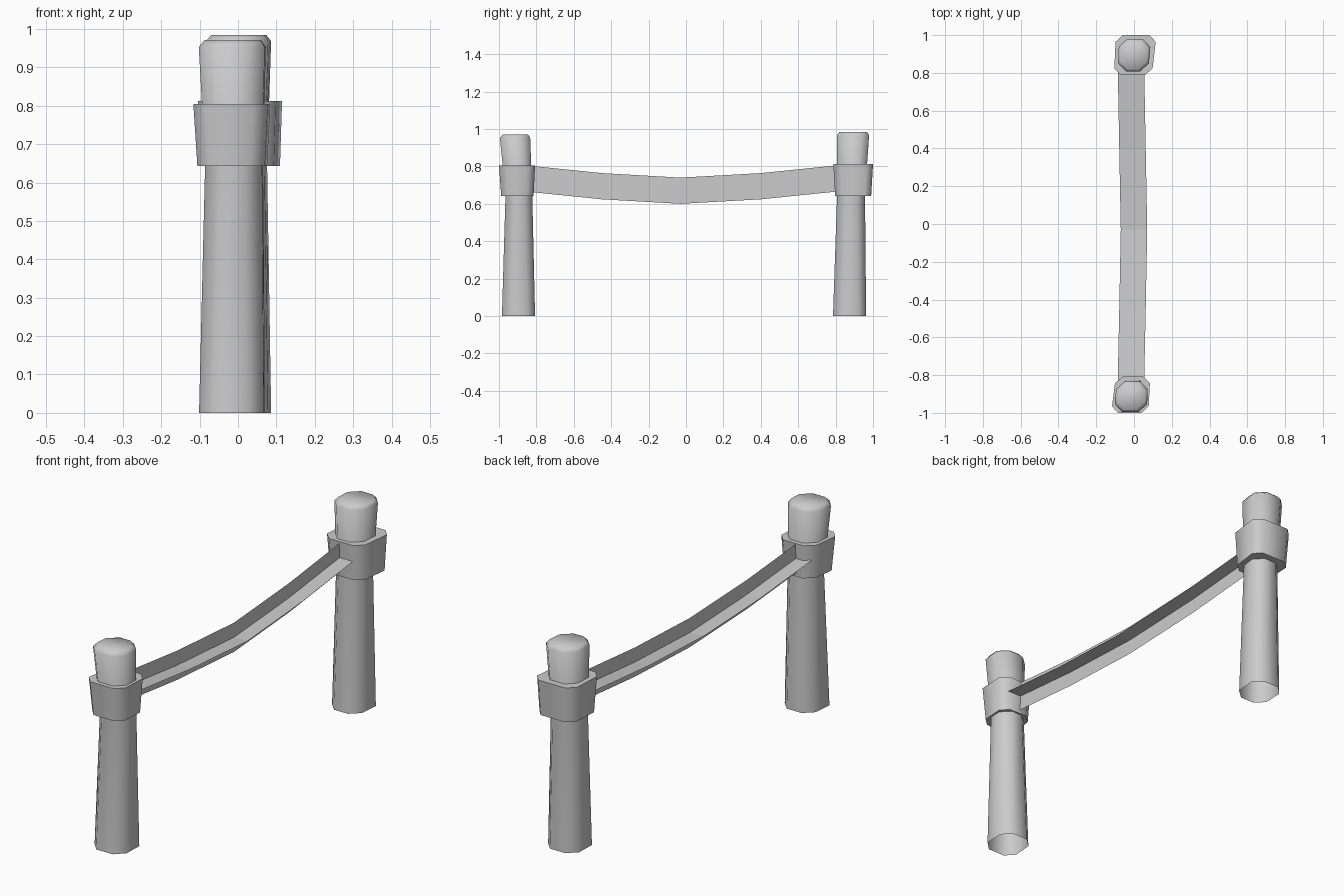
import bpy, bmesh, math
from mathutils import Vector

if "Cube" in bpy.data.objects:
    bpy.data.objects.remove(bpy.data.objects["Cube"])


def finish(name, bm, smooth=True):
    bmesh.ops.recalc_face_normals(bm, faces=bm.faces)
    mesh = bpy.data.meshes.new(name)
    bm.to_mesh(mesh)
    bm.free()
    ob = bpy.data.objects.new(name, mesh)
    bpy.context.collection.objects.link(ob)
    if smooth:
        bpy.ops.object.select_all(action='DESELECT')
        ob.select_set(True)
        bpy.context.view_layer.objects.active = ob
        bpy.ops.object.shade_smooth_by_angle(angle=math.radians(50))
    return ob


def octagon(z, x0, x1, y0, y1, skew, cut):
    """Skewed rectangle with cut corners; the outer corner at (x0, y0) flares."""
    corners = [Vector(c) for c in ((x0, y0, z), (x1 - skew * 0.4, y0, z),
                                   (x1, y1, z), (x0 + skew, y1, z))]
    pts = []
    for i, c in enumerate(corners):
        for n in (corners[i - 1], corners[(i + 1) % 4]):
            pts.append(c + (n - c).normalized() * cut)
    return pts


def loft(name, sections, side, skew, cut, cap_bottom):
    bm = bmesh.new()
    rings = []
    for s in sections:
        pts = octagon(*s, skew, cut)
        rings.append([bm.verts.new((p.x * side, p.y * side, p.z)) for p in pts])
    for a, b in zip(rings, rings[1:]):
        for i in range(8):
            j = (i + 1) % 8
            bm.faces.new((a[i], a[j], b[j], b[i]))
    bm.faces.new(rings[-1])
    if cap_bottom:
        bm.faces.new(rings[0][::-1])
    return finish(name, bm)


# Posts, open underneath: z, x range, y range (back post is turned half round)
front = [(0.0, -0.105, 0.072, -0.984, -0.807),
         (0.65, -0.09, 0.067, -0.965, -0.822),
         (0.953, -0.106, 0.074, -0.995, -0.833),
         (0.971, -0.092, 0.062, -0.98, -0.845)]
back = [(0.0, -0.09, 0.082, -0.963, -0.786),
        (0.65, -0.08, 0.076, -0.957, -0.808),
        (0.968, -0.09, 0.085, -0.979, -0.808),
        (0.984, -0.078, 0.072, -0.967, -0.82)]
loft("front_post", front, 1, 0.015, 0.042, False)
loft("back_post", back, -1, 0.015, 0.042, False)

# Collars around the posts
loft("front_collar", [(0.643, -0.111, 0.078, -0.988, -0.815),
                      (0.805, -0.121, 0.086, -1.0, -0.807)], 1, 0.025, 0.036, True)
loft("back_collar", [(0.643, -0.114, 0.097, -0.99, -0.797),
                     (0.813, -0.119, 0.106, -1.0, -0.788)], -1, 0.025, 0.036, True)

# Sagging rope made of two crossed strips: x, y, z of the centre line
path = [(-0.016, -0.83, 0.733), (-0.008, -0.45, 0.694), (0.0, -0.03, 0.67),
        (-0.008, 0.40, 0.694), (-0.016, 0.83, 0.738)]
for name, off in (("rope_upright_strip", Vector((0, 0, 0.07))),
                  ("rope_flat_strip", Vector((0.07, 0, 0)))):
    bm = bmesh.new()
    rows = [(bm.verts.new(Vector(p) - off), bm.verts.new(Vector(p) + off)) for p in path]
    for a, b in zip(rows, rows[1:]):
        bm.faces.new((a[0], a[1], b[1], b[0]))
    finish(name, bm, smooth=False)
